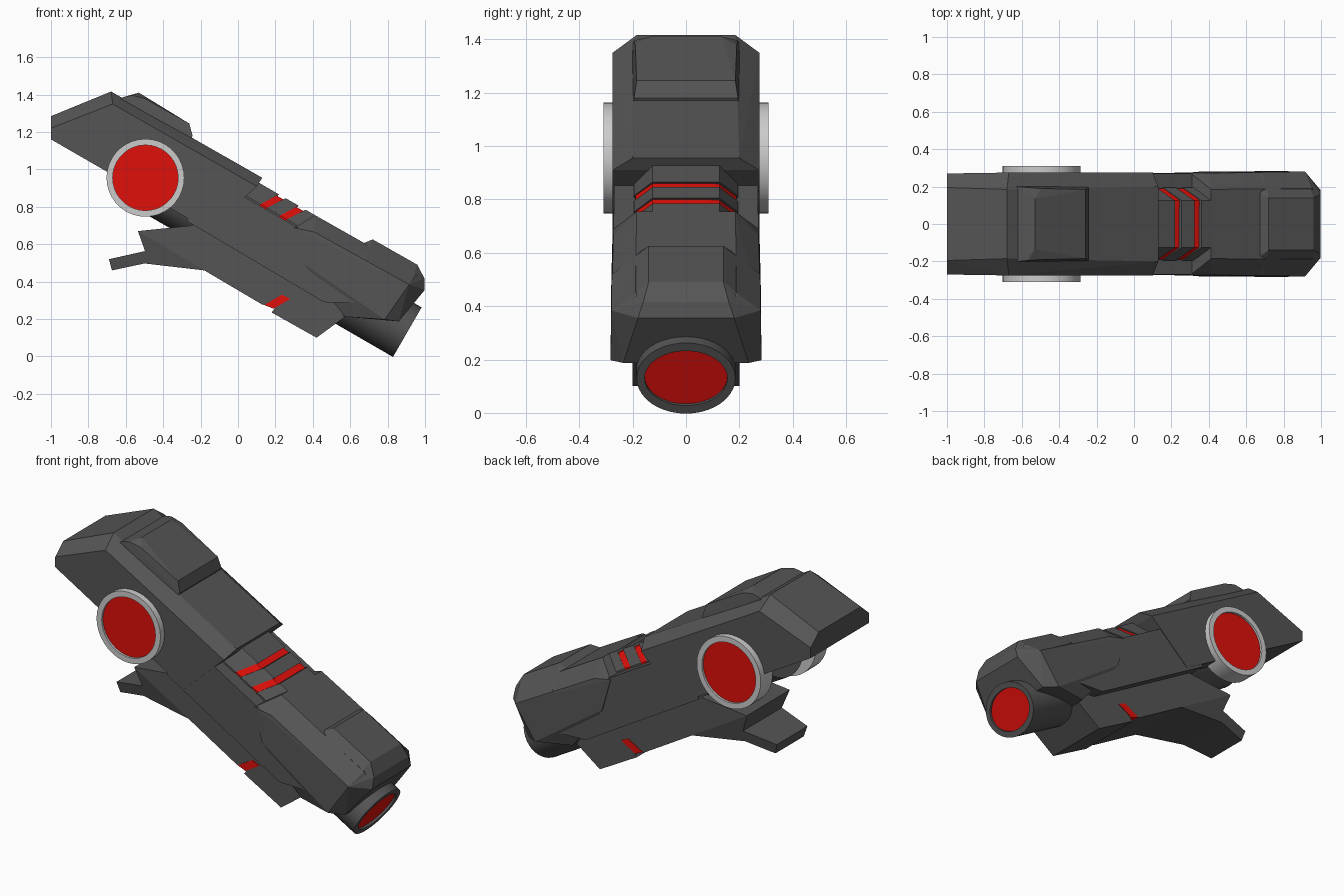
import bpy, bmesh, math
from mathutils import Vector

if "Cube" in bpy.data.objects:
    bpy.data.objects.remove(bpy.data.objects["Cube"])

C, S = math.cos(math.radians(30)), 0.5


def P(u, v, y):
    """Point given along the tilted axis (u), square to it (v) and across (y)."""
    return Vector((C * u + S * v, y, -S * u + C * v))


def material(name, rgb):
    m = bpy.data.materials.new(name)
    m.diffuse_color = (*rgb, 1)
    m.use_nodes = True
    m.node_tree.nodes["Principled BSDF"].inputs["Base Color"].default_value = m.diffuse_color
    return m


DARK = material("dark_grey", (0.09, 0.09, 0.09))
RED = material("red", (0.75, 0.005, 0.003))


def finish(name, bm, mat, smooth=False):
    bmesh.ops.recalc_face_normals(bm, faces=bm.faces)
    me = bpy.data.meshes.new(name)
    bm.to_mesh(me)
    bm.free()
    ob = bpy.data.objects.new(name, me)
    bpy.context.collection.objects.link(ob)
    if mat:
        me.materials.append(mat)
    if smooth:
        bpy.ops.object.select_all(action='DESELECT')
        ob.select_set(True)
        bpy.context.view_layer.objects.active = ob
        bpy.ops.object.shade_smooth_by_angle(angle=math.radians(30))
    return ob


def hull(name, pts, mat=DARK):
    """Convex faceted block from (u, v, half width) points, mirrored in y."""
    bm = bmesh.new()
    for u, v, w in pts:
        for s in (-1, 1):
            bm.verts.new(P(u, v, s * w))
    bmesh.ops.convex_hull(bm, input=bm.verts[:])
    loose = [v for v in bm.verts if not v.link_faces]
    bmesh.ops.delete(bm, geom=loose, context='VERTS')
    bmesh.ops.dissolve_limit(bm, angle_limit=math.radians(2),
                             verts=bm.verts[:], edges=bm.edges[:])
    return finish(name, bm, mat)


def loft(name, rings, mat=DARK, smooth=False):
    """Skin a list of closed rings and cap both ends."""
    bm = bmesh.new()
    vs = [[bm.verts.new(p) for p in r] for r in rings]
    n = len(vs[0])
    for a, b in zip(vs, vs[1:]):
        for i in range(n):
            j = (i + 1) % n
            bm.faces.new((a[i], a[j], b[j], b[i]))
    bm.faces.new(vs[0])
    bm.faces.new(vs[-1])
    return finish(name, bm, mat, smooth)


def plate(name, outline, width, mat=DARK):
    """Side-view outline in world x, z, extruded to +-width(x, z)."""
    return loft(name, [[(x, s * width(x, z), z) for x, z in outline]
                       for s in (-1, 1)], mat)


# Rear housing with chamfered top and overhanging front lip
hull("rear_housing", [
    (-1.446, .505, .27), (-1.476, .557, .27), (-1.255, .834, .275),
    (-.368, .838, .275), (-.471, .756, .275), (-.471, .505, .275),
    (-1.508, .613, .195), (-1.296, .887, .185), (-.365, .892, .2)])

# Raised cover on the rear housing
hull("rear_cover", [
    (-1.235, .87, .2), (-1.229, .889, .2), (-1.19, .925, .195),
    (-1.164, .956, .135), (-1.12, .945, .19), (-.848, .948, .185),
    (-.80, .9, .195), (-.80, .87, .2)])

# Middle body
hull("middle_body", [
    (-.6, .49, .272), (.253, .481, .275), (.456, .59, .275),
    (.456, .756, .272), (-.6, .756, .27)])


# Ribbed neck: grey chevron segments over a red core
def chevron(name, u0, u1, top, side, mat=DARK):
    rings = []
    for u in (u0, u1):
        b = u - .06
        rings.append([P(b, .7, -side), P(b, .765, -side), P(u, top, -.125),
                      P(u, top, .125), P(b, .765, side), P(b, .7, side)])
    loft(name, rings, mat)


chevron("neck_red_core", -.38, -.05, .848, .19, RED)
for i, (a, b) in enumerate([(-.40, -.243), (-.203, -.122), (-.08, .04)]):
    chevron(f"neck_segment_{i + 1}", a, b, .86, .195)

# Front housing, wider than the body and tapering at the nose
hull("front_housing", [
    (-.085, .745, .275), (.055, .605, .28), (.456, .59, .28),
    (.58, .563, .283), (.60, .79, .28), (.02, .78, .272),
    (-.02, .86, .185), (.30, .862, .19), (.60, .865, .19),
    (.687, .807, .18), (.651, .592, .235), (.389, .47, .235)])

# Raised hood over the nose
hull("front_hood", [
    (.27, .84, .19), (.278, .859, .16), (.311, .902, .14),
    (.586, .904, .14), (.655, .859, .16), (.6, .79, .28),
    (.33, .79, .278), (.687, .807, .18)])


# Oval barrel running under the body, with recessed red lens
def oval(u, a, b, n=40):
    return [P(u, .565 + a * math.cos(2 * math.pi * i / n),
              b * math.sin(2 * math.pi * i / n)) for i in range(n)]


loft("barrel", [oval(-1.03, .153, .185), oval(.719, .153, .185),
                oval(.719, .118, .155), oval(.69, .118, .155)], DARK, True)
loft("barrel_lens", [oval(.68, .118, .155), oval(.706, .118, .155)], RED, True)


# Side discs: light ring with a red face
def circle(y, r, n=36):
    return [(-.495 + r * math.cos(2 * math.pi * i / n), y,
             .955 + r * math.sin(2 * math.pi * i / n)) for i in range(n)]


for side, s in (("left", 1), ("right", -1)):
    loft(f"{side}_ring", [circle(s * .2, .208), circle(s * .31, .208),
                          circle(s * .31, .175), circle(s * .285, .175)],
         None, True)
    loft(f"{side}_disc", [circle(s * .28, .175), circle(s * .297, .175)], RED, True)

# Lower keel, its tapering tail fin and the red inserts
plate("keel", [
    (-.535, .67), (-.245, .70), (-.2, .75), (.5, .33), (.57, .21), (.42, .10),
    (.18, .235), (.20, .262), (.128, .278), (-.18, .46)], lambda x, z: .2)
plate("tail_fin", [
    (-.535, .67), (-.18, .46), (-.50, .497), (-.674, .46), (-.69, .52),
    (-.497, .563)],
    lambda x, z: .2 + .667 * (.355 * (z - .67) + .21 * (x + .535)))
plate("keel_red_insert", [(.14, .275), (.235, .33), (.28, .308), (.19, .255)],
      lambda x, z: .203, RED)
